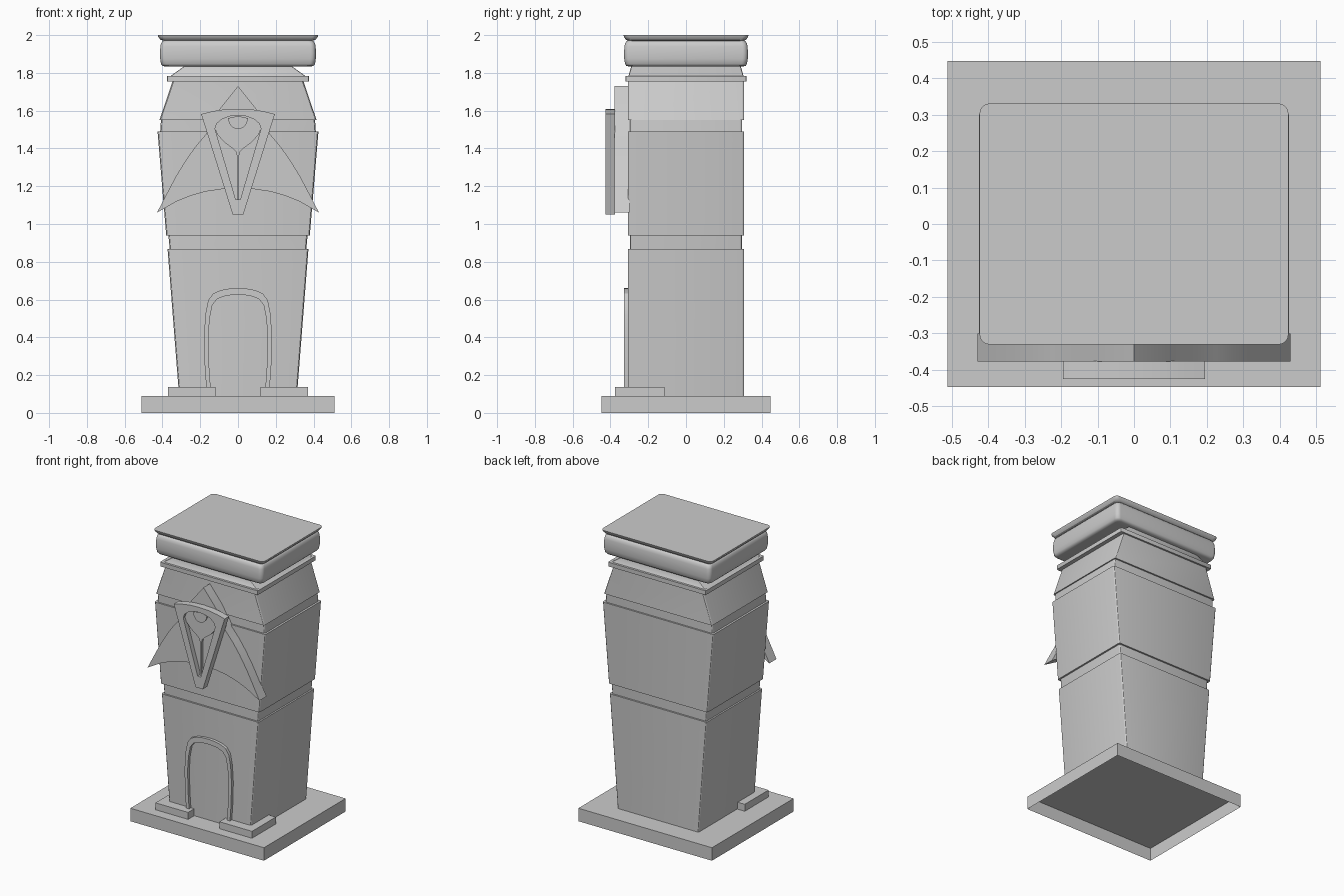
import bpy, bmesh, math

if "Cube" in bpy.data.objects:
    bpy.data.objects.remove(bpy.data.objects["Cube"])

stone = bpy.data.materials.new("grey stone")
stone.diffuse_color = (0.6, 0.6, 0.6, 1)
stone.use_nodes = True
stone.node_tree.nodes["Principled BSDF"].inputs["Base Color"].default_value = stone.diffuse_color


def finish(ob, angle=30):
    ob.data.materials.clear()
    ob.data.materials.append(stone)
    bpy.ops.object.select_all(action='DESELECT')
    ob.select_set(True)
    bpy.context.view_layer.objects.active = ob
    bpy.ops.object.shade_smooth_by_angle(angle=math.radians(angle))
    return ob


def loft(name, rings, r=0.0, seg=1, center=(0, 0), bottom=True, angle=30):
    """Stack of rounded rectangles, each given as (half x, half y, z)."""
    bm = bmesh.new()
    loops = []
    for hx, hy, z in rings:
        loop = []
        for k, (sx, sy) in enumerate([(1, 1), (-1, 1), (-1, -1), (1, -1)]):
            for i in range(seg + 1 if r else 1):
                a = math.pi / 2 * (k + i / seg)
                loop.append(bm.verts.new((
                    center[0] + sx * (hx - r) + r * math.cos(a),
                    center[1] + sy * (hy - r) + r * math.sin(a), z)))
        loops.append(loop)
    for a, b in zip(loops, loops[1:]):
        n = len(a)
        for i in range(n):
            j = (i + 1) % n
            bm.faces.new((a[i], a[j], b[j], b[i]))
    bm.faces.new(loops[-1])
    if bottom:
        bm.faces.new(loops[0][::-1])
    me = bpy.data.meshes.new(name)
    bm.to_mesh(me)
    bm.free()
    ob = bpy.data.objects.new(name, me)
    bpy.context.collection.objects.link(ob)
    return finish(ob, angle)


def mirror(half):
    """Half outline on +x, continued on -x."""
    return half + [(-x, z) for x, z in reversed(half) if x > 0]


def plate(name, loops, y0, y1):
    """Flat x/z outline (extra loops are holes) between depths y0 and y1."""
    cu = bpy.data.curves.new(name, 'CURVE')
    cu.dimensions = '2D'
    cu.fill_mode = 'BOTH'
    cu.extrude = abs(y1 - y0) / 2
    for pts in loops:
        sp = cu.splines.new('POLY')
        sp.points.add(len(pts) - 1)
        for p, (x, z) in zip(sp.points, pts):
            p.co = (x, z, 0, 1)
        sp.use_cyclic_u = True
    ob = bpy.data.objects.new(name, cu)
    bpy.context.collection.objects.link(ob)
    ob.location.y = (y0 + y1) / 2
    ob.rotation_euler.x = math.pi / 2
    bpy.ops.object.select_all(action='DESELECT')
    ob.select_set(True)
    bpy.context.view_layer.objects.active = ob
    bpy.ops.object.convert(target='MESH')
    return finish(bpy.context.view_layer.objects.active)


# Plinth, open underneath, and the two corner blocks
loft("plinth", [(0.512, 0.447, 0), (0.512, 0.447, 0.09)], bottom=False)
for side, label in ((-1, "left"), (1, "right")):
    loft(label + "_corner_block", [(0.125, 0.13, 0.09), (0.125, 0.13, 0.138)],
         center=(side * 0.245, -0.245))

# Tapering tower with two recessed bands
loft("tower_body", [
    (0.312, 0.308, 0.09), (0.373, 0.308, 0.868),
    (0.362, 0.296, 0.868), (0.368, 0.296, 0.938),
    (0.380, 0.308, 0.938), (0.426, 0.308, 1.49),
    (0.412, 0.297, 1.49), (0.408, 0.297, 1.55),
    (0.416, 0.308, 1.55), (0.345, 0.308, 1.76)], r=0.012, seg=3, bottom=False)

# Collar, sloping neck, cushion and flared cap
loft("collar", [(0.375, 0.32, 1.755), (0.375, 0.32, 1.784)], r=0.01, seg=2)
loft("neck", [(0.362, 0.306, 1.78), (0.285, 0.29, 1.835), (0.285, 0.29, 1.85)],
     r=0.01, seg=2)
loft("cushion", [
    (0.385, 0.302, 1.834), (0.400, 0.316, 1.837), (0.408, 0.323, 1.848),
    (0.412, 0.327, 1.875), (0.413, 0.328, 1.905), (0.411, 0.326, 1.94),
    (0.407, 0.322, 1.958), (0.398, 0.313, 1.969), (0.385, 0.30, 1.974)],
    r=0.028, seg=5, angle=45)
loft("cap", [(0.395, 0.308, 1.97), (0.410, 0.318, 1.975),
             (0.422, 0.328, 1.99), (0.424, 0.331, 2.0)], r=0.028, seg=5)

# Door surround
outer = [(0.165, 0.09), (0.176, 0.25), (0.18, 0.40), (0.173, 0.52), (0.158, 0.595),
         (0.132, 0.632), (0.09, 0.65), (0.045, 0.658), (0, 0.66)]
inner = [(0.142, 0.09), (0.153, 0.25), (0.157, 0.40), (0.15, 0.50), (0.136, 0.57),
         (0.112, 0.602), (0.075, 0.617), (0.04, 0.623), (0, 0.625)]
plate("door_surround", [mirror(outer) + mirror(inner)[::-1]], -0.328, -0.30)

# Spread wings
wings = [(0, 1.73), (0.10, 1.605), (0.17, 1.475), (0.225, 1.41), (0.275, 1.34),
         (0.33, 1.25), (0.38, 1.155), (0.429, 1.06), (0.33, 1.117), (0.25, 1.15),
         (0.17, 1.172), (0.09, 1.184), (0, 1.187)]
plate("wings", [mirror(wings)], -0.378, -0.30)

# Shield frame with sunken panel
shield = [(0, 1.61), (0.07, 1.607), (0.135, 1.597), (0.195, 1.582), (0.028, 1.05)]
opening = [(0, 1.575), (0.045, 1.57), (0.085, 1.555), (0.112, 1.532), (0.122, 1.505),
           (0.012, 1.13)]
plate("shield_frame", [mirror(shield), mirror(opening)], -0.425, -0.376)
plate("shield_panel", [mirror(opening)], -0.392, -0.376)

# Crest inside the shield: fan, narrow stem and half-round boss
crest = [(0, 1.575), (0.045, 1.57), (0.085, 1.555), (0.112, 1.532), (0.122, 1.505),
         (0.11, 1.475), (0.075, 1.435), (0.035, 1.405), (0.012, 1.385), (0.005, 1.36),
         (0.005, 1.13)]
plate("crest", [mirror(crest)], -0.408, -0.39)
boss = [(0, 1.572)] + [(0.052 * math.cos(a), 1.56 - 0.058 * math.sin(a))
                       for a in [i * math.pi / 12 for i in range(6)]] + [(0, 1.502)]
plate("crest_boss", [mirror(boss)], -0.416, -0.405)
